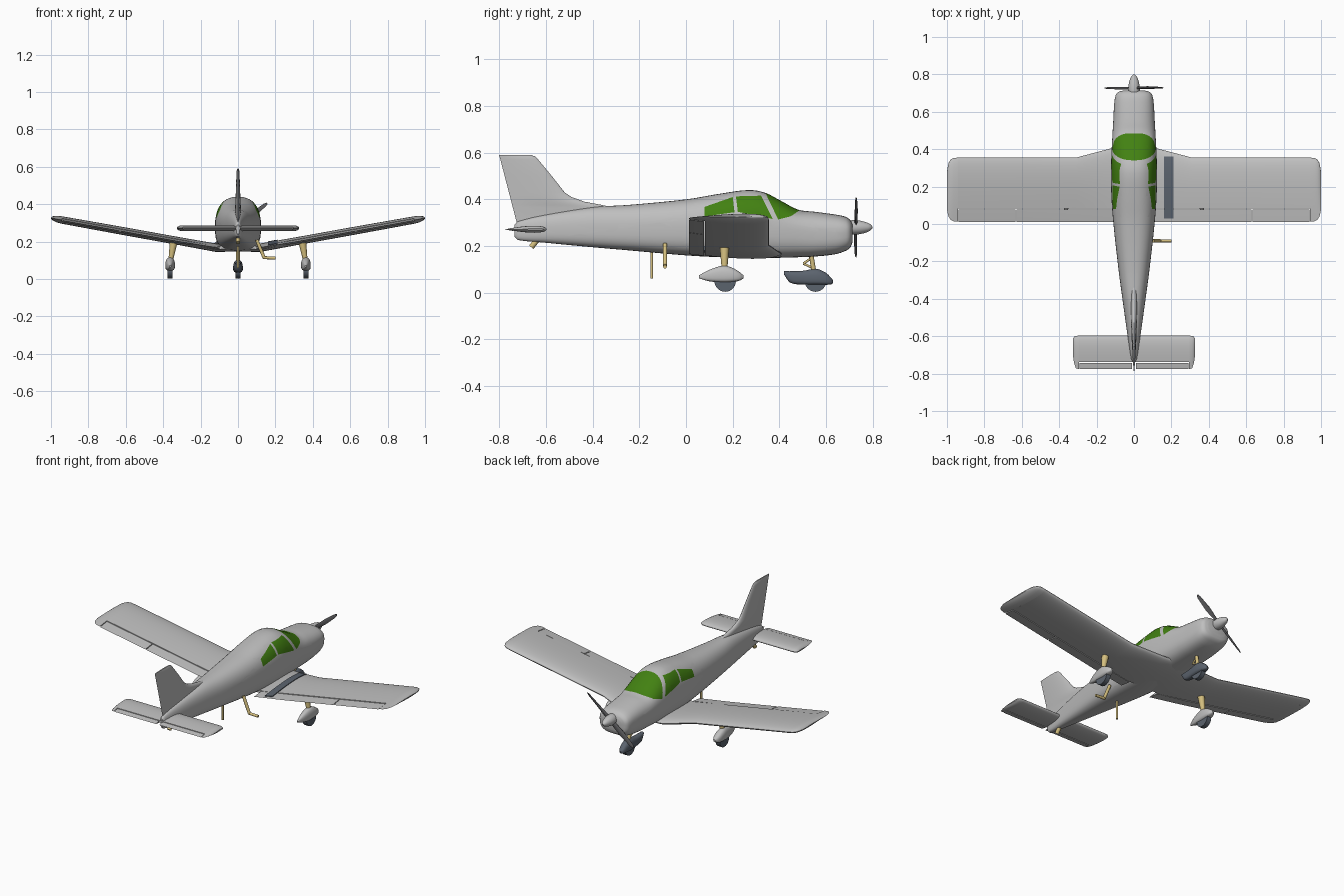
import bpy, bmesh, math
from mathutils import Vector

if "Cube" in bpy.data.objects:
    bpy.data.objects.remove(bpy.data.objects["Cube"])


def material(name, rgb):
    m = bpy.data.materials.new(name)
    m.diffuse_color = (*rgb, 1)
    m.use_nodes = True
    m.node_tree.nodes["Principled BSDF"].inputs["Base Color"].default_value = m.diffuse_color
    return m


GREY = material("light grey paint", (0.52, 0.52, 0.52))
GREEN = material("green glass", (0.055, 0.22, 0.006))
TAN = material("tan metal", (0.66, 0.52, 0.21))
SLATE = material("slate rubber", (0.105, 0.125, 0.155))
DARK = material("dark blade grey", (0.1, 0.1, 0.105))


def finish(name, bm, mats, mirror=False, angle=35):
    bmesh.ops.remove_doubles(bm, verts=bm.verts, dist=1e-5)
    bmesh.ops.recalc_face_normals(bm, faces=bm.faces)
    me = bpy.data.meshes.new(name)
    bm.to_mesh(me)
    bm.free()
    ob = bpy.data.objects.new(name, me)
    bpy.context.collection.objects.link(ob)
    for m in mats:
        me.materials.append(m)
    if mirror:
        mod = ob.modifiers.new("Mirror", "MIRROR")
        mod.use_mirror_merge = False
        mod.mirror_object = None
    bpy.ops.object.select_all(action='DESELECT')
    ob.select_set(True)
    bpy.context.view_layer.objects.active = ob
    bpy.ops.object.shade_smooth_by_angle(angle=math.radians(angle))
    return ob


def skin(rings):
    """Join equal-length closed rings into a capped surface."""
    bm = bmesh.new()
    rows = [[bm.verts.new(p) for p in r] for r in rings]
    n = len(rows[0])
    for a, b in zip(rows, rows[1:]):
        for i in range(n):
            j = (i + 1) % n
            bm.faces.new((a[i], a[j], b[j], b[i]))
    bm.faces.new(rows[0])
    bm.faces.new(rows[-1])
    return bm


def smooth_sections(secs, steps):
    """Interpolate sections smoothly along their first value."""
    p = [Vector(s) for s in secs]
    m = []
    for i in range(len(p)):
        a, b = p[max(i - 1, 0)], p[min(i + 1, len(p) - 1)]
        m.append((b - a) / (b[0] - a[0]))
    out = []
    for i in range(len(p) - 1):
        h = p[i + 1][0] - p[i][0]
        for k in range(steps):
            t = k / steps
            out.append(p[i] * (2*t**3 - 3*t*t + 1) + m[i] * (h * (t**3 - 2*t*t + t))
                       + p[i + 1] * (3*t*t - 2*t**3) + m[i + 1] * (h * (t**3 - t*t)))
    return out + [p[-1]]


def body(secs, steps=4, n=40, x0=0, top=2.4, low=3.0):
    """Loft along y. Section: y, half width, bottom z, widest z, top z."""
    rings = []
    for y, w, zb, zw, zt in smooth_sections(secs, steps):
        ring = []
        for i in range(n):
            a = 2 * math.pi * i / n
            c, s = math.cos(a), math.sin(a)
            e = 2 / (top if s >= 0 else low)
            h = zt - zw if s >= 0 else zw - zb
            ring.append((x0 + math.copysign(abs(c)**e, c) * w, y,
                         zw + math.copysign(abs(s)**e, s) * h))
        rings.append(ring)
    return skin(rings)


def panel(name, stations, mat, back=-9, front=9, mirror=True, lift=0, n=14,
          place=lambda s, y, t: (s, y, t)):
    """Aerofoil loft. Station: span, trailing y, leading y, offset, thickness."""
    rings = []
    for s, te, le, off, th in stations:
        y0, y1 = max(te, back), min(le, front)
        up, lo = [], []
        for i in range(n + 1):
            y = y1 + (y0 - y1) * (1 - math.cos(math.pi / 2 * i / n))
            u = min(max((le - y) / (le - te), 0), 1)
            h = 5 * th * (.2969*u**.5 - .126*u - .3516*u*u + .2843*u**3 - .1036*u**4)
            up.append(place(s, y, off + lift + h))
            lo.append(place(s, y, off + lift - h))
        rings.append(up + lo[::-1])
    return finish(name, skin(rings), [mat], mirror)


def cut_window(bm, poly):
    """Cut a convex side-view outline (y, z) through the skin and colour it."""
    faces = list(bm.faces)
    for (ya, za), (yb, zb) in zip(poly, poly[1:] + poly[:1]):
        co, no = Vector((0, ya, za)), Vector((0, za - zb, yb - ya))
        geom = set(faces)
        for f in faces:
            geom.update(f.edges, f.verts)
        r = bmesh.ops.bisect_plane(bm, geom=list(geom), plane_co=co, plane_no=no, dist=1e-6)
        faces = [f for f in r["geom"] if isinstance(f, bmesh.types.BMFace)
                 and (f.calc_center_median() - co).dot(no) > 0]
    for f in faces:
        f.material_index = 1


def rod(name, a, b, r1, r2, mat, mirror=False, n=16):
    a, b = Vector(a), Vector(b)
    bm = bmesh.new()
    bmesh.ops.create_cone(bm, cap_ends=True, segments=n, radius1=r1, radius2=r2,
                          depth=(b - a).length)
    q = (b - a).to_track_quat('Z', 'Y')
    for v in bm.verts:
        v.co = q @ v.co + (a + b) / 2
    return finish(name, bm, [mat], mirror)


# Fuselage with cut-in windows
fus = body([(-.735, .008, .24, .265, .29), (-.72, .016, .226, .265, .305),
            (-.6, .034, .214, .27, .335), (-.4, .062, .195, .275, .367),
            (-.25, .082, .182, .275, .376), (0, .11, .16, .28, .40),
            (.15, .121, .152, .28, .425), (.27, .123, .15, .28, .44),
            (.34, .122, .149, .28, .428), (.41, .119, .15, .275, .392),
            (.48, .115, .152, .27, .356), (.55, .111, .155, .26, .347),
            (.64, .106, .165, .26, .335), (.685, .099, .18, .26, .325),
            (.705, .085, .195, .26, .31), (.713, .06, .215, .26, .295)])
cut_window(fus, [(.08, .327), (.208, .345), (.2, .41), (.08, .368)])
cut_window(fus, [(.222, .347), (.372, .316), (.322, .416), (.214, .413)])
cut_window(fus, [(.395, .314), (.45, .328), (.485, .352), (.485, .47), (.32, .47)])
finish("fuselage", fus, [GREY, GREEN])


# Wing: main panel, tip, flap, aileron and walkway
def st(x, te=.012, le=.355, th=.043):
    return (x, te, le, .168 + max(x - .12, 0) * .18, th)


root = [st(0, le=.42, th=.042), st(.12, le=.405, th=.045), st(.31), st(.62), st(.94, th=.04)]
panel("wing", root, GREY, back=.082)
panel("wing_tip", [st(.94, th=.04), st(.965, .014, .353, .037), st(.98, .022, .345, .03),
                   st(.992, .04, .325, .02), st(1, .075, .28, .006)], GREY)
panel("flap", [st(.1, le=.41), st(.31), st(.628)], GREY, front=.078, lift=-.002)
panel("aileron", [st(.633), st(.937, th=.04)], GREY, front=.078, lift=-.002)
panel("walkway", [st(.16, le=.394), st(.21, le=.381)], SLATE, back=.03, front=.36,
      mirror=False, lift=.005)


# Tailplane and elevator
def tail(x, te=-.775, le=-.597, th=.03):
    return (x, te, le, .272, th)


panel("tailplane", [tail(0), tail(.295)], GREY, back=-.738)
panel("tailplane_tip", [tail(.295), tail(.31, -.773, -.598, .028), tail(.32, -.745, -.603, .02),
                        tail(.327, -.70, -.612, .008)], GREY)
panel("elevator", [tail(.012), tail(.292)], GREY, front=-.742, lift=-.001)

# Fin with swept dorsal fillet
fin = [(z, -.72 - (z - .28) * .26, le, 0, th) for z, le, th in
       ((.28, -.3, .03), (.365, -.31, .03), (.376, -.36, .03), (.39, -.435, .03),
        (.41, -.49, .028), (.43, -.52, .026), (.5, -.575, .021), (.57, -.633, .016),
        (.583, -.645, .013), (.59, -.665, .007))]
panel("fin", fin, GREY, mirror=False, place=lambda s, y, t: (t, y, s))

# Propeller and spinner
ca, sa = math.cos(.68), math.sin(.68)
panel("propeller", [(s, -w, w, 0, t) for s, w, t in
                    ((-.2, .004, .004), (-.185, .009, .006), (-.1, .014, .011), (0, .01, .014),
                     (.1, .014, .011), (.185, .009, .006), (.2, .004, .004))], DARK,
      mirror=False, n=8,
      place=lambda s, c, t: (s*ca - c*sa, .728 + t + c * (.4 if s > 0 else -.4), .28 + s*sa + c*ca))
finish("spinner", body([(y, r, .28 - r, .28, .28 + r) for y, r in
                        ((.69, .029), (.72, .031), (.75, .028), (.78, .019), (.793, .011),
                         (.8, .002))], 3, 24, top=2, low=2), [GREY])

# Main gear: fairing, wheel and strut on both sides
finish("main_wheel_fairing", body([(.055, .004, .062, .068, .074), (.1, .017, .049, .072, .098),
                                   (.16, .025, .044, .075, .116), (.2, .025, .046, .072, .106),
                                   (.23, .018, .052, .068, .088), (.247, .005, .062, .068, .074)],
                                  4, 24, x0=.363), [GREY], True)
rod("main_wheel", (.349, .168, .05), (.377, .168, .05), .046, .046, SLATE, True, 28)
rod("main_strut", (.36, .165, .10), (.343, .165, .205), .012, .021, TAN, True)

# Nose gear
finish("nose_wheel_fairing", body([(.42, .010, .078, .085, .093), (.445, .017, .044, .07, .092),
                                   (.5, .022, .035, .065, .094), (.56, .026, .034, .06, .102),
                                   (.6, .022, .034, .055, .085), (.622, .014, .036, .05, .064),
                                   (.631, .004, .042, .047, .052)], 4, 24), [SLATE])
rod("nose_wheel", (-.014, .555, .05), (.014, .555, .05), .046, .046, SLATE, n=28)
rod("nose_strut", (0, .548, .09), (0, .535, .17), .010, .010, TAN)
rod("nose_link_upper", (0, .54, .15), (0, .503, .125), .005, .005, TAN)
rod("nose_link_lower", (0, .503, .125), (0, .545, .105), .005, .005, TAN)

# Boarding step, belly aerial and tail tie-down
rod("step_leg", (.10, -.09, .21), (.14, -.09, .113), .009, .009, TAN)
rod("step_tread", (.135, -.09, .115), (.2, -.09, .112), .008, .008, TAN)
rod("belly_aerial", (0, -.147, .06), (0, -.147, .18), .006, .006, TAN)
rod("tail_tie_down", (0, -.663, .195), (0, -.635, .23), .012, .012, TAN)
